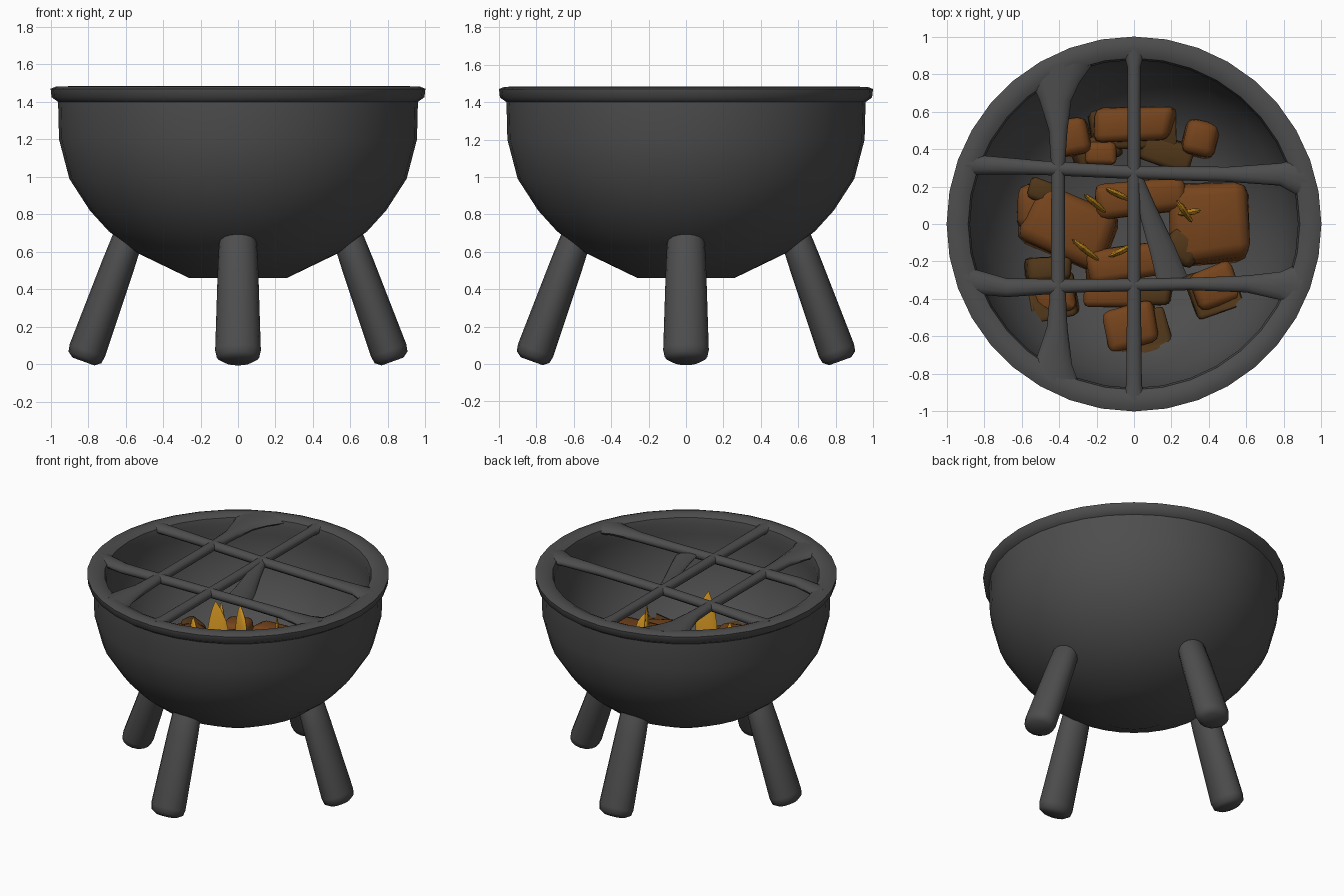
import bpy, bmesh, math, random
from mathutils import Vector, Matrix

if "Cube" in bpy.data.objects:
    bpy.data.objects.remove(bpy.data.objects["Cube"])

random.seed(4)


def material(name, rgb):
    m = bpy.data.materials.new(name)
    m.diffuse_color = (*rgb, 1)
    m.use_nodes = True
    m.node_tree.nodes["Principled BSDF"].inputs["Base Color"].default_value = m.diffuse_color
    return m


IRON = material("charcoal iron", (0.075, 0.075, 0.075))
BROWN = material("glowing brown", (0.18, 0.058, 0.012))
DARK = material("dark brown", (0.082, 0.038, 0.010))
FLAME = material("flame amber", (0.88, 0.41, 0.022))


def finish(name, bm, mat, angle=40):
    bmesh.ops.recalc_face_normals(bm, faces=bm.faces)
    me = bpy.data.meshes.new(name)
    bm.to_mesh(me)
    bm.free()
    me.materials.append(mat)
    me.shade_smooth()
    me.set_sharp_from_angle(angle=math.radians(angle))
    ob = bpy.data.objects.new(name, me)
    bpy.context.collection.objects.link(ob)
    return ob


def loft(name, rings, mat, sides=12, angle=50, reach=None):
    """rings: (centre, side vector, up vector) -> capped elliptical tube, kept inside radius reach"""
    bm = bmesh.new()
    loops = []
    for c, a, b in rings:
        loops.append([bm.verts.new(Vector(c) + Vector(a) * math.cos(t) + Vector(b) * math.sin(t))
                      for t in (2 * math.pi * i / sides for i in range(sides))])
    for l0, l1 in zip(loops, loops[1:]):
        for i in range(sides):
            j = (i + 1) % sides
            bm.faces.new((l0[i], l0[j], l1[j], l1[i]))
    bm.faces.new(loops[0])
    bm.faces.new(loops[-1])
    if reach:
        for v in bm.verts:
            v.co.xy *= min(1, reach / max(v.co.xy.length, 1e-6))
    return finish(name, bm, mat, angle)


# Bowl: one spun profile, outside then rolled rim then inside
inner = [(.87, 1.2), (.80, 1.0), (.67, .81), (.48, .68), (0, .62)]
profile = [(0, .46), (.26, .46), (.55, .60), (.69, .71), (.79, .82), (.90, .99), (.955, 1.2),
           (.96, 1.40), (.995, 1.425), (1.0, 1.47), (.97, 1.482), (.92, 1.482), (.885, 1.465),
           (.875, 1.42), (.88, 1.35)] + inner
bm = bmesh.new()
vs = [bm.verts.new((r, 0, z)) for r, z in profile]
es = [bm.edges.new(p) for p in zip(vs, vs[1:])]
bmesh.ops.spin(bm, geom=vs + es, cent=(0, 0, 0), axis=(0, 0, 1), angle=2 * math.pi, steps=36)
bmesh.ops.remove_doubles(bm, verts=bm.verts, dist=1e-4)
finish("bowl", bm, IRON, 50)


def floor_height(r):
    for (r1, z1), (r0, z0) in zip(inner, inner[1:]):
        if r0 <= r <= r1:
            return z0 + (z1 - z0) * (r - r0) / (r1 - r0)
    return 1.2


# Four splayed legs with rounded feet
top, foot = Vector((.56, 0, .75)), Vector((.825, 0, .015))
axis = (foot - top).normalized()
across = Vector((-axis.z, 0, axis.x))
for k, side in enumerate(("right", "back", "left", "front")):
    rot = Matrix.Rotation(k * math.pi / 2, 3, 'Z')
    rings = []
    for t, s in ((0, .6), (.06, .8), (.3, .88), (.92, 1.0), (.97, .93), (1.0, .62)):
        rings.append((rot @ top.lerp(foot, t), rot @ (across * .1 * s), rot @ Vector((0, .122 * s, 0))))
    loft(side + "_leg", rings, IRON, 16, 60)


# Grate bars: stations are (x, y, half width), flared where they meet the rim
def bar(name, stations, z=1.452, h=.032):
    a, b = Vector(stations[0][:2]), Vector(stations[-1][:2])
    d = (b - a).normalized()
    side = Vector((-d.y, d.x, 0))
    loft(name, [((x, y, z), side * w, (0, 0, h)) for x, y, w in stations], IRON, reach=.95)


bar("grate_bar_back", [(-.93, .33, .07), (-.8, .315, .05), (-.5, .30, .038), (0, .275, .035),
                       (.5, .265, .04), (.78, .265, .06), (.92, .25, .12)])
bar("grate_bar_front", [(-.95, -.3, .10), (-.84, -.31, .065), (-.68, -.34, .05), (-.3, -.33, .035),
                        (.3, -.32, .033), (.6, -.32, .045), (.78, -.33, .075), (.93, -.34, .15)])
bar("grate_bar_middle", [(0, -.95, .07), (0, -.86, .042), (0, -.3, .036), (0, .3, .035),
                         (0, .84, .036), (0, .93, .06)])
bar("grate_bar_left", [(-.46, -.86, .17), (-.43, -.75, .10), (-.41, -.55, .055), (-.405, -.3, .038),
                       (-.405, .3, .036), (-.405, .5, .05), (-.42, .66, .085), (-.42, .76, .13),
                       (-.42, .86, .20)])

# Slanting web between the grate bars
loft("grate_web", [((.01, .27, 1.45), (.025, .01, 0), (0, 0, .025)),
                   ((.07, .08, 1.44), (.045, .018, -.01), (0, 0, .025)),
                   ((.15, -.13, 1.43), (.065, .02, -.02), (0, 0, .025)),
                   ((.205, -.30, 1.43), (.08, .02, -.02), (0, 0, .025))], IRON)


# Coals: jittered, rounded blocks resting on the bowl's inside
def coal(name, x, y, z, sx, sy, sz, turn=0, mat=BROWN):
    bm = bmesh.new()
    bmesh.ops.create_cube(bm, size=1)
    for v in bm.verts:
        v.co += Vector([random.uniform(-.07, .07) for _ in range(3)])
        if v.co.z > 0:
            v.co.xy *= .94
    bmesh.ops.scale(bm, vec=(sx, sy, sz), verts=bm.verts)
    bmesh.ops.bevel(bm, geom=list(bm.edges), offset=.22 * min(sx, sy, sz), segments=2,
                    profile=.5, affect='EDGES')
    bmesh.ops.transform(bm, matrix=Matrix.Translation((x, y, z))
                        @ Matrix.Rotation(math.radians(turn), 4, 'Z'), verts=bm.verts)
    for v in bm.verts:
        v.co.z = max(v.co.z, floor_height(v.co.xy.length) - .01)
    finish(name, bm, mat, 50)


big = [(.40, .01, .81, .42, .42, .28, 3), (-.36, -.01, .80, .50, .34, .28, -25),
       (.04, .14, .82, .50, .20, .28, 6), (-.03, -.21, .80, .46, .19, .28, 10),
       (-.50, .10, .79, .24, .24, .22, 0)]
small = [(0, .53, .77, .43, .19, .18, 0), (.35, .45, .77, .18, .19, .18, -15),
         (-.33, .46, .77, .18, .2, .18, 10), (-.01, -.55, .77, .29, .23, .18, 15),
         (.43, -.33, .77, .24, .22, .18, 20), (-.43, -.38, .77, .22, .2, .18, 10),
         (-.12, -.37, .75, .3, .14, .16, 0), (-.18, .38, .74, .17, .13, .16, 0)]
embers = [(.17, .38, .73, .28, .16, .12, -20), (-.20, .40, .73, .26, .16, .12, 20),
          (.26, -.12, .86, .20, .17, .18, -30), (-.46, -.24, .83, .24, .13, .16, 0),
          (.05, -.38, .73, .3, .12, .12, 0), (-.48, .17, .845, .18, .12, .16, -20),
          (.05, -.58, .75, .27, .22, .10, 15), (-.01, .51, .74, .46, .22, .1, 0),
          (.43, -.355, .75, .26, .24, .10, 20), (-.43, -.39, .75, .25, .23, .10, 10)]
for label, rows, mat in (("large_coal", big, BROWN), ("small_coal", small, BROWN), ("ember", embers, DARK)):
    for i, row in enumerate(rows):
        coal(f"{label}_{i + 1}", *row, mat=mat)

# Flames: leaf blades (x, y, base, tip, half width, heading)
for i, (x, y, z0, z1, w, turn) in enumerate([
        (-.27, -.13, .88, 1.13, .09, -38), (-.08, -.15, .86, 1.30, .075, 25),
        (.26, .08, .88, 1.20, .07, -55), (.28, .06, .88, 1.13, .06, 10),
        (-.22, .12, .86, 1.16, .075, -40), (-.10, .165, .88, 1.15, .07, -25)]):
    t = math.radians(turn)
    d, n = Vector((math.cos(t), math.sin(t), 0)), Vector((-math.sin(t), math.cos(t), 0))
    rings = []
    for f, s in ((0, .8), (.25, 1), (.5, .97), (.7, .75), (.87, .42), (1, .04)):
        c = Vector((x, y, z0 + (z1 - z0) * f)) + d * (.02 * math.sin(f * 3))
        rings.append((c, d * w * s, n * .018 * s))
    loft(f"flame_{i + 1}", rings, FLAME, 10, 60)
